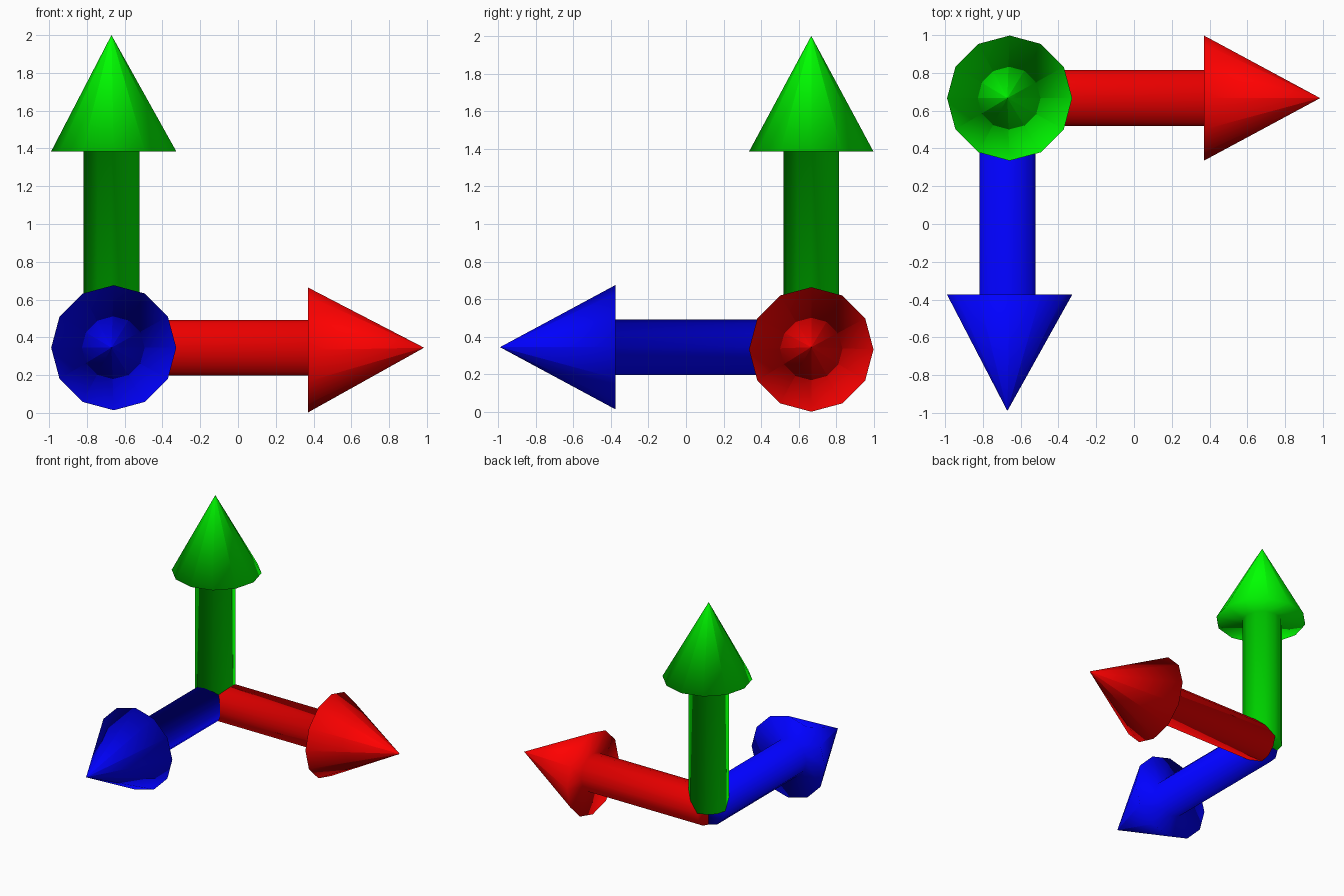
import bpy, bmesh
from math import pi, cos, sin
from mathutils import Matrix

if "Cube" in bpy.data.objects:
    bpy.data.objects.remove(bpy.data.objects["Cube"])

ORIGIN = (-0.67, 0.666, 0.345)   # where the three arrows meet
SIDES = 12
SHAFT_R, HEAD_R = 0.148, 0.331
HEAD_BASE, TIP = 1.04, 1.655
HEAD_SHIFT = 0.012               # head base sits slightly off the shaft axis


def ring(bm, r, z, dx=0.0):
    return [bm.verts.new((dx + r * cos(2 * pi * i / SIDES),
                          r * sin(2 * pi * i / SIDES), z)) for i in range(SIDES)]


def arrow(name, rotation, color):
    bm = bmesh.new()
    start = ring(bm, SHAFT_R, 0)
    neck = ring(bm, SHAFT_R, HEAD_BASE)
    base = ring(bm, HEAD_R, HEAD_BASE, HEAD_SHIFT)

    # shaft end, shaft wall and underside of the head, all one smooth skin
    bm.faces.new(start[::-1])
    for lower, upper in ((start, neck), (neck, base)):
        for i in range(SIDES):
            j = (i + 1) % SIDES
            bm.faces.new((lower[i], lower[j], upper[j], upper[i]))

    # head: every side keeps its own point so the tip shades crisply
    for i in range(SIDES):
        point = bm.verts.new((0, 0, TIP))
        bm.faces.new((base[i], base[(i + 1) % SIDES], point))

    for f in bm.faces:
        f.smooth = True
    bm.transform(Matrix.Translation(ORIGIN) @ rotation)
    mesh = bpy.data.meshes.new(name)
    bm.to_mesh(mesh)
    bm.free()

    mat = bpy.data.materials.new(name + "_paint")
    mat.diffuse_color = color
    mat.use_nodes = True
    mat.node_tree.nodes["Principled BSDF"].inputs["Base Color"].default_value = mat.diffuse_color
    mesh.materials.append(mat)
    bpy.context.collection.objects.link(bpy.data.objects.new(name, mesh))


# one arrow along each axis
arrow("upward_arrow", Matrix.Identity(4), (0.0, 1.0, 0.0, 1))
arrow("sideways_arrow", Matrix.Rotation(pi / 2, 4, 'Y'), (1.0, 0.0, 0.0, 1))
arrow("forward_arrow", Matrix.Rotation(pi / 2, 4, 'X'), (0.0, 0.0, 1.0, 1))
